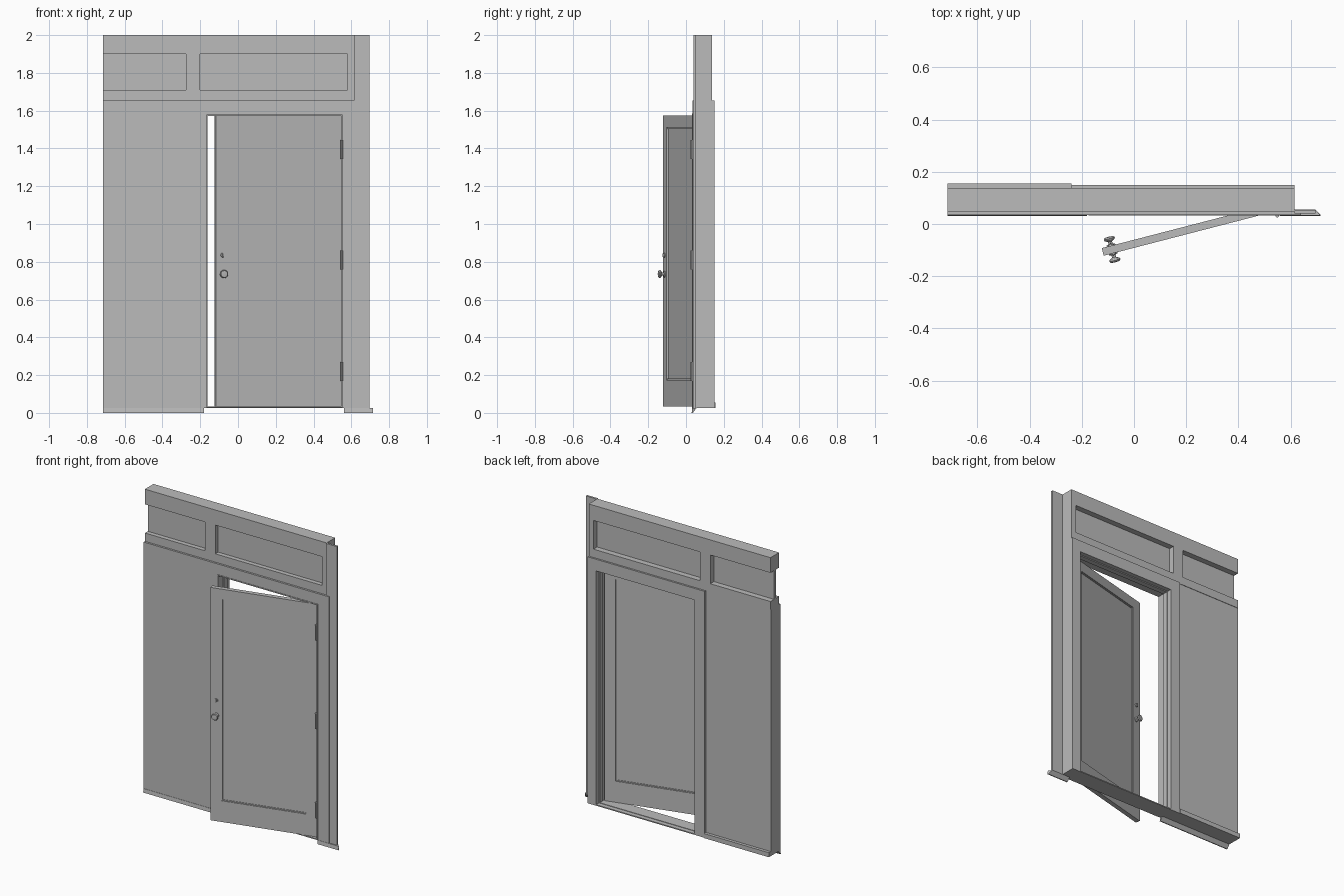
import bpy, bmesh, math
from mathutils import Matrix, Vector

cube = bpy.data.objects.get("Cube")
if cube:
    bpy.data.objects.remove(cube, do_unlink=True)

grey = bpy.data.materials.new("plain_grey")
grey.use_nodes = True
grey.diffuse_color = (0.5, 0.5, 0.5, 1)
grey.node_tree.nodes["Principled BSDF"].inputs["Base Color"].default_value = (0.5, 0.5, 0.5, 1)


def finish(name, bm):
    bmesh.ops.recalc_face_normals(bm, faces=bm.faces)
    mesh = bpy.data.meshes.new(name)
    bm.to_mesh(mesh)
    bm.free()
    mesh.materials.append(grey)
    obj = bpy.data.objects.new(name, mesh)
    bpy.context.collection.objects.link(obj)
    return obj


def add_box(bm, x, y, z):
    lo, hi = Vector((x[0], y[0], z[0])), Vector((x[1], y[1], z[1]))
    place = Matrix.Translation((lo + hi) / 2) @ Matrix.Diagonal((*(hi - lo), 1))
    bmesh.ops.create_cube(bm, size=1, matrix=place)


def box(name, x, y, z):
    bm = bmesh.new()
    add_box(bm, x, y, z)
    return finish(name, bm)


def frame(name, x, y, z, side, bottom, top):
    """Rectangular frame facing the front, with given member widths."""
    bm = bmesh.new()
    add_box(bm, (x[0], x[0] + side), y, z)
    add_box(bm, (x[1] - side, x[1]), y, z)
    inner = (x[0] + side, x[1] - side)
    add_box(bm, inner, y, (z[0], z[0] + bottom))
    add_box(bm, inner, y, (z[1] - top, z[1]))
    return finish(name, bm)


def lathe(name, profile, steps=16):
    """Spin (radius, y) points about the y axis."""
    bm = bmesh.new()
    verts = [bm.verts.new((r, y, 0)) for r, y in profile]
    edges = [bm.edges.new(pair) for pair in zip(verts, verts[1:])]
    bmesh.ops.spin(bm, geom=verts + edges, cent=(0, 0, 0), axis=(0, 1, 0),
                   angle=math.tau, steps=steps, use_duplicate=False)
    bmesh.ops.remove_doubles(bm, verts=bm.verts, dist=0.0001)
    return finish(name, bm)


LEFT, RIGHT = -0.715, 0.615      # wall ends
OPEN_L, OPEN_R = -0.175, 0.56    # rough doorway
BASE, HEAD, LEDGE, TOP = 0.025, 1.585, 1.655, 2.0
FRONT, BACK = 0.035, 0.15

# Lower wall
box("side_panel", (LEFT, -0.24), (FRONT, 0.135), (BASE, LEDGE))
box("side_panel_back_rail", (LEFT, -0.24), (0.135, 0.155), (BASE, 0.055))
box("latch_post", (-0.24, OPEN_L), (FRONT, BACK), (BASE, LEDGE))
box("hinge_post", (OPEN_R, RIGHT), (FRONT, BACK), (BASE, LEDGE))
box("door_header", (OPEN_L, OPEN_R), (FRONT, BACK), (HEAD, LEDGE))
box("front_cover_strip", (RIGHT, 0.64), (FRONT, 0.05), (BASE, LEDGE))
box("end_flange", (RIGHT, 0.695), (0.04, 0.054), (BASE, TOP))

# Upper wall with two recessed panels
UPPER = (0.048, 0.138)
box("top_beam", (LEFT, RIGHT), UPPER, (1.9, TOP))
box("transom_rail", (LEFT, RIGHT), UPPER, (LEDGE, 1.71))
box("transom_mullion", (-0.275, -0.2), UPPER, (1.71, 1.9))
box("transom_end_stile", (0.58, RIGHT), UPPER, (1.71, 1.9))
box("transom_panel_small", (LEFT, -0.275), (0.078, 0.1), (1.71, 1.9))
box("transom_panel_large", (-0.2, 0.58), (0.078, 0.1), (1.71, 1.9))

# Door frame, stop and threshold
frame("door_jambs", (OPEN_L, OPEN_R), (0.032, BACK), (BASE, HEAD), 0.007, 0.007, 0.007)
frame("door_stop", (-0.168, 0.553), (0.085, 0.12), (0.032, 1.578), 0.006, 0.003, 0.006)

# Sloped skirting on both sides of the doorway
for name, x0, x1 in (("skirting_long", LEFT, -0.18), ("skirting_short", OPEN_R, 0.715)):
    bm = bmesh.new()
    profile = ((0.033, BASE), (0.03, 0), (0.036, 0), (0.055, BASE))
    face = bm.faces.new([bm.verts.new((x0, y, z)) for y, z in profile])
    grown = bmesh.ops.extrude_face_region(bm, geom=[face])["geom"]
    moved = [v for v in grown if isinstance(v, bmesh.types.BMVert)]
    bmesh.ops.translate(bm, verts=moved, vec=(x1 - x0, 0, 0))
    if x1 > 0:
        for v in moved:
            v.co.x -= max(0, v.co.y - 0.036)
    # Keep the starting face so the section is closed
    if not any(all(abs(v.co.x - x0) < 1e-5 for v in f.verts) for f in bm.faces):
        bm.faces.new([v for v in bm.verts if v not in moved])
    finish(name, bm)

# Door leaf, built closed with its hinge edge at the origin
WIDTH, THICK = 0.685, 0.03
DOOR = (0.035, 1.575)
leaf = [frame("door_frame", (-WIDTH, 0), (0, THICK), DOOR, 0.07, 0.14, 0.065)]
leaf.append(box("door_panel", (-0.615, -0.07), (0.009, 0.021), (0.175, 1.51)))
leaf.append(frame("door_panel_bead", (-0.615, -0.07), (0.005, 0.025), (0.175, 1.51),
                  0.006, 0.006, 0.006))

# Knob and lock on both faces
knob_profile = [(0, 0), (0.017, 0), (0.017, 0.004), (0.008, 0.007), (0.008, 0.016),
                (0.019, 0.022), (0.022, 0.028), (0.018, 0.034), (0, 0.036)]
lock_profile = [(0, 0), (0.012, 0), (0.011, 0.005), (0, 0.005)]
for side, y, sign in (("front", 0, -1), ("back", THICK, 1)):
    for part, profile, z in (("knob", knob_profile, 0.735), ("lock", lock_profile, 0.835)):
        obj = lathe(f"{side}_{part}", [(r, sign * d) for r, d in profile])
        obj.data.transform(Matrix.Translation((-0.648, y, z)))
        obj.data.update()
        bpy.ops.object.select_all(action='DESELECT')
        obj.select_set(True)
        bpy.context.view_layer.objects.active = obj
        bpy.ops.object.shade_smooth_by_angle()
        leaf.append(obj)
    tip = y + sign * 0.012
    leaf.append(box(f"{side}_thumb_turn", (-0.650, -0.646), sorted((y, tip)), (0.826, 0.844)))

# Swing the door open
swing = Matrix.Translation((0.547, 0.05, 0)) @ Matrix.Rotation(math.radians(14.5), 4, 'Z')
for obj in leaf:
    obj.data.transform(swing)
    obj.data.update()

# Hinges
for name, z in (("lower", 0.22), ("middle", 0.81), ("upper", 1.395)):
    bm = bmesh.new()
    add_box(bm, (0.541, 0.557), (0.032, 0.05), (z - 0.05, z + 0.05))
    bmesh.ops.create_cone(bm, cap_ends=True, segments=10, radius1=0.007, radius2=0.007,
                          depth=0.1, matrix=Matrix.Translation((0.549, 0.032, z)))
    finish(f"{name}_hinge", bm)
